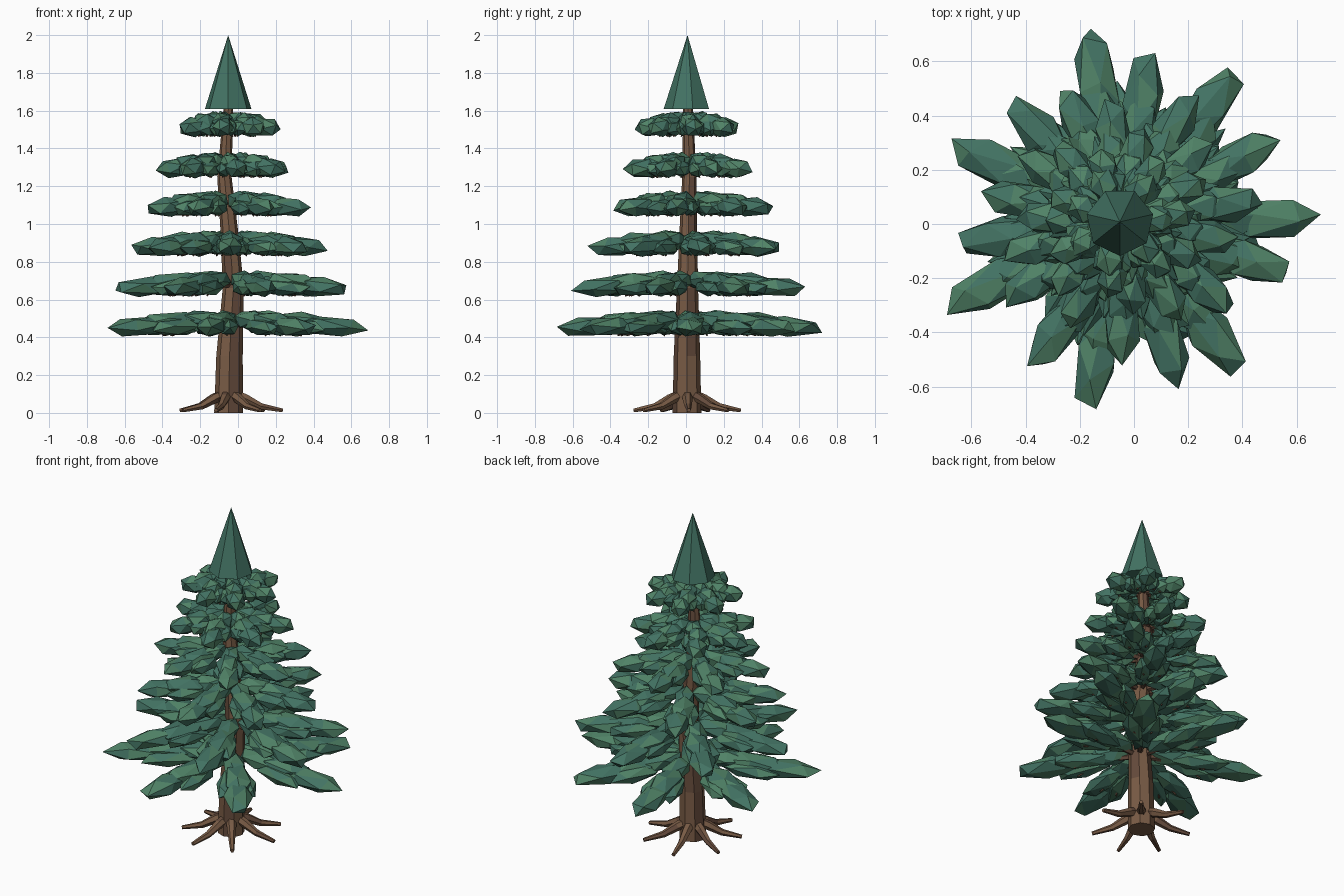
import bpy, bmesh, math, random
from mathutils import Matrix, Vector, Euler

if "Cube" in bpy.data.objects:
    bpy.data.objects.remove(bpy.data.objects["Cube"])

random.seed(7)


def material(name, rgb):
    m = bpy.data.materials.new(name)
    m.diffuse_color = (*rgb, 1)
    m.use_nodes = True
    m.node_tree.nodes["Principled BSDF"].inputs["Base Color"].default_value = m.diffuse_color
    return m


BARK = material("bark", (0.19, 0.105, 0.06))
BARK_DARK = material("dark bark", (0.13, 0.07, 0.045))
TEAL = material("teal needles", (0.055, 0.17, 0.125))
GREEN = material("green needles", (0.08, 0.225, 0.135))


def finish(bm, name, mats, mix=0.0):
    """Turn a bmesh into an object, giving some faces the second colour."""
    bmesh.ops.recalc_face_normals(bm, faces=bm.faces[:])
    for f in bm.faces:
        f.smooth = False
        f.material_index = 1 if random.random() < mix else 0
    me = bpy.data.meshes.new(name)
    bm.to_mesh(me)
    bm.free()
    for m in mats:
        me.materials.append(m)
    ob = bpy.data.objects.new(name, me)
    bpy.context.collection.objects.link(ob)
    return ob


def tube(bm, path, radii, sides, level=False):
    """Tapered faceted tube through the path points."""
    pts = [Vector(p) for p in path]
    rings = []
    for i, p in enumerate(pts):
        d = pts[min(i + 1, len(pts) - 1)] - pts[max(i - 1, 0)]
        rot = Matrix.Identity(3) if level else d.to_track_quat('Z', 'Y').to_matrix()
        ring = []
        for k in range(sides):
            a = math.tau * k / sides
            ring.append(bm.verts.new(p + rot @ Vector((math.cos(a), math.sin(a), 0)) * radii[i]))
        rings.append(ring)
    for a, b in zip(rings, rings[1:]):
        for k in range(sides):
            n = (k + 1) % sides
            bm.faces.new((a[k], a[n], b[n], b[k]))
    bm.faces.new(rings[0][::-1])
    bm.faces.new(rings[-1])


def clump(bm, centre, yaw, pitch, size):
    """Stretched icosahedron, the basic needle clump."""
    spin = Euler([random.uniform(0, 6.28) for _ in range(3)]).to_matrix().to_4x4()
    mat = (Matrix.Translation(centre) @ Matrix.Rotation(yaw, 4, 'Z')
           @ Matrix.Rotation(pitch, 4, 'Y') @ Matrix.Diagonal((*size, 1)) @ spin)
    bmesh.ops.create_icosphere(bm, subdivisions=1, radius=1, matrix=mat)


# Trunk, slightly crooked
TRUNK = [(-0.05, 0.005, 0.0), (-0.045, 0.005, 0.3), (-0.025, 0.008, 0.66),
         (-0.045, 0.012, 0.95), (-0.072, 0.018, 1.25), (-0.05, 0.01, 1.63)]
bm = bmesh.new()
tube(bm, TRUNK, [0.076, 0.07, 0.056, 0.047, 0.038, 0.025], 8, level=True)
finish(bm, "trunk", [BARK, BARK_DARK], 0.15)


def trunk_at(z):
    for a, b in zip(TRUNK, TRUNK[1:]):
        if a[2] <= z <= b[2]:
            return Vector(a).lerp(Vector(b), (z - a[2]) / (b[2] - a[2]))


# Roots
bm = bmesh.new()
for k in range(7):
    a = math.tau * k / 7 + random.uniform(-0.06, 0.06)
    reach = random.uniform(0.96, 1.03)
    path = [(-0.05 + r * reach * math.cos(a), 0.005 + r * reach * math.sin(a), z)
            for r, z in ((0.04, 0.095), (0.09, 0.075), (0.17, 0.035), (0.285, 0.013))]
    tube(bm, path, [0.028, 0.027, 0.019, 0.011], 6)
finish(bm, "roots", [BARK, BARK_DARK], 0.2)

# Branch tiers: height, reach, number of branches
TIERS = [(0.47, 0.72, 7), (0.68, 0.635, 7), (0.893, 0.535, 7),
         (1.103, 0.445, 7), (1.308, 0.36, 7), (1.525, 0.28, 7)]
wood = bmesh.new()
for t, (z, reach, count) in enumerate(TIERS):
    bm = bmesh.new()
    hub = trunk_at(z)
    wide = 0.083 - 0.005 * t
    for k in range(count):
        a = math.tau * k / count + 0.55 * t + random.uniform(-0.04, 0.04)
        R = reach * random.uniform(0.97, 1.02)
        out = Vector((math.cos(a), math.sin(a), 0))
        side = Vector((-out.y, out.x, 0))

        def at(r, s, dz):
            return hub + out * (r * R) + side * s + Vector((0, 0, dz))

        # woody limb and twigs
        tube(wood, [at(0, 0, 0.0), at(0.35, 0, -0.005), at(0.75, 0, -0.025)],
             [0.018, 0.013, 0.006], 5)
        for s in (-1, 1):
            tube(wood, [at(0.3, 0, -0.005), at(0.52, s * 0.05, -0.06)], [0.008, 0.005], 4)

        # clumps along the limb, then a pair at the sides
        for r, dz, half, w in ((0.27, 0.02, 0.23, 0.85), (0.50, 0.012, 0.27, 1.0),
                               (0.73, -0.012, 0.29, 1.0)):
            clump(bm, at(r, random.uniform(-0.01, 0.01), dz), a + random.uniform(-0.08, 0.08),
                  0.06, (half * R, wide * w, 0.055))
        for s in (-1, 1):
            clump(bm, at(0.47, s * wide * 0.6, -0.016), a + s * 0.2, 0.05,
                  (0.25 * R, wide * 0.72, 0.047))
    finish(bm, f"foliage_tier_{t + 1}", [TEAL, GREEN], 0.4)
finish(wood, "branches", [BARK_DARK])

# Pointed crown
bm = bmesh.new()
bmesh.ops.create_cone(bm, cap_ends=True, segments=7, radius1=0.126, radius2=0, depth=0.39,
                      matrix=Matrix.Translation((-0.052, 0.008, 1.805))
                      @ Matrix.Rotation(-math.pi / 2 - math.atan2(1, 0), 4, 'Z'))
# turn so that one corner faces the front
low = min((v for v in bm.verts if v.co.z < 1.7), key=lambda v: v.co.y)
turn = -math.pi / 2 - math.atan2(low.co.y - 0.008, low.co.x + 0.052)
bmesh.ops.rotate(bm, verts=bm.verts[:], cent=(-0.052, 0.008, 0), matrix=Matrix.Rotation(turn, 3, 'Z'))
finish(bm, "crown", [TEAL])
